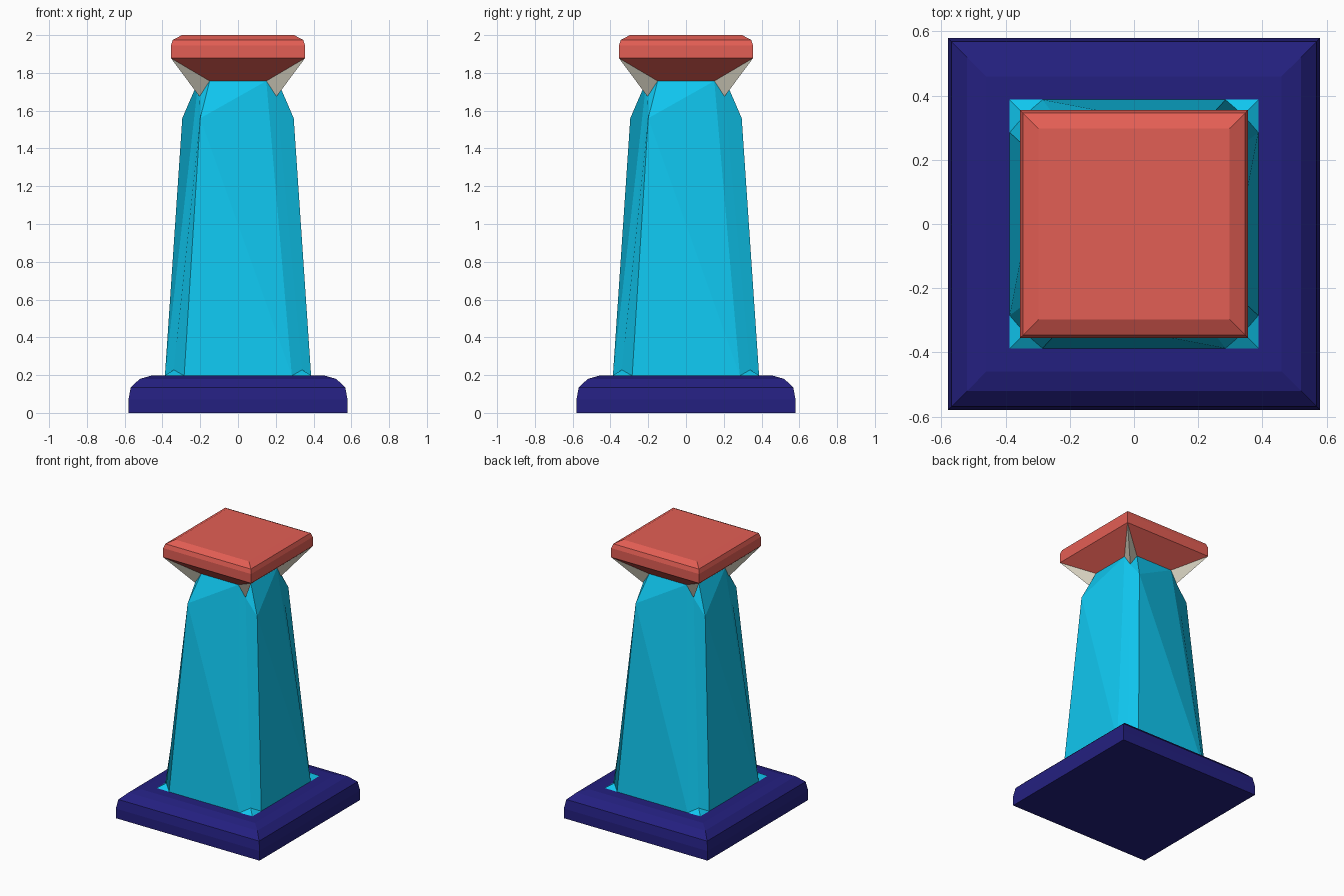
import bpy, bmesh

if "Cube" in bpy.data.objects:
    bpy.data.objects.remove(bpy.data.objects["Cube"])


def material(name, srgb):
    m = bpy.data.materials.new(name)
    lin = [c / 12.92 if c < 0.04 else ((c + 0.055) / 1.055) ** 2.4 for c in srgb]
    m.diffuse_color = (*lin, 1)
    m.use_nodes = True
    m.node_tree.nodes["Principled BSDF"].inputs["Base Color"].default_value = m.diffuse_color
    return m


def turn(p, n):
    x, y, z = p
    for _ in range(n):
        x, y = -y, x
    return (x, y, z)


def radial_part(name, faces, mat, lids=()):
    """Repeat one quarter four times about z; lids are (half width, z, facing)."""
    bm = bmesh.new()
    for n in range(4):
        for f in faces:
            bm.faces.new([bm.verts.new(turn(p, n)) for p in f])
    for h, z, up in lids:
        ring = [bm.verts.new(turn((-h, -h, z), n)) for n in range(4)]
        bm.faces.new(ring if up else ring[::-1])
    bmesh.ops.remove_doubles(bm, verts=bm.verts, dist=0.0005)
    me = bpy.data.meshes.new(name)
    bm.to_mesh(me)
    bm.free()
    me.materials.append(mat)
    ob = bpy.data.objects.new(name, me)
    bpy.context.collection.objects.link(ob)
    return ob


def moulding(profile):
    """Mitred front strips of a square moulding, from (half width, z) pairs."""
    return [[(-a, -a, z), (a, -a, z), (b, -b, w), (-b, -b, w)]
            for (a, z), (b, w) in zip(profile, profile[1:])]


navy = material("navy", (0.14, 0.125, 0.50))
cyan = material("cyan", (0.06, 0.78, 0.94))
red = material("red", (0.89, 0.37, 0.33))
cream = material("cream", (0.87, 0.85, 0.78))

# Base slab with rounded top edge
base = [(0.58, 0), (0.58, 0.07), (0.568, 0.135), (0.52, 0.18), (0.46, 0.197)]
radial_part("base", moulding(base), navy, [(0.58, 0, False), (0.46, 0.197, True)])

# Key points of the front face and the front right corner
A = (-0.2, -0.295, 1.56)
B = (-0.15, -0.21, 1.757)
C = (0.15, -0.21, 1.757)
D = (0.285, -0.387, 0.197)
E = (-0.285, -0.387, 0.197)
A2, B2, E2 = (turn(p, 1) for p in (A, B, E))
mid = (0.34, -0.34, 0.228)
foot = (0.387, -0.387, 0.198)
tip = (0.204, -0.204, 1.675)
cap_corner = (0.355, -0.355, 1.878)
cap_left = (-0.355, -0.355, 1.878)

# Tapered shaft with chipped, chamfered corners
radial_part("shaft", [
    (E, D, A), (A, D, C), (A, C, B),
    (D, mid, tip, C), (mid, E2, A2, tip), (tip, A2, B2),
    (D, foot, mid), (foot, E2, mid)], cyan)

# Cap slab with flared underside
cap = [(0.355, 1.878), (0.355, 1.945), (0.345, 1.975), (0.297, 2.0)]
radial_part("cap", moulding(cap) + [(B, C, cap_corner, cap_left)], red,
            [(0.297, 2.0, True)])

# Pale brackets under the cap corners
radial_part("corner_brackets", [(C, tip, cap_corner), (tip, B2, cap_corner)], cream)
